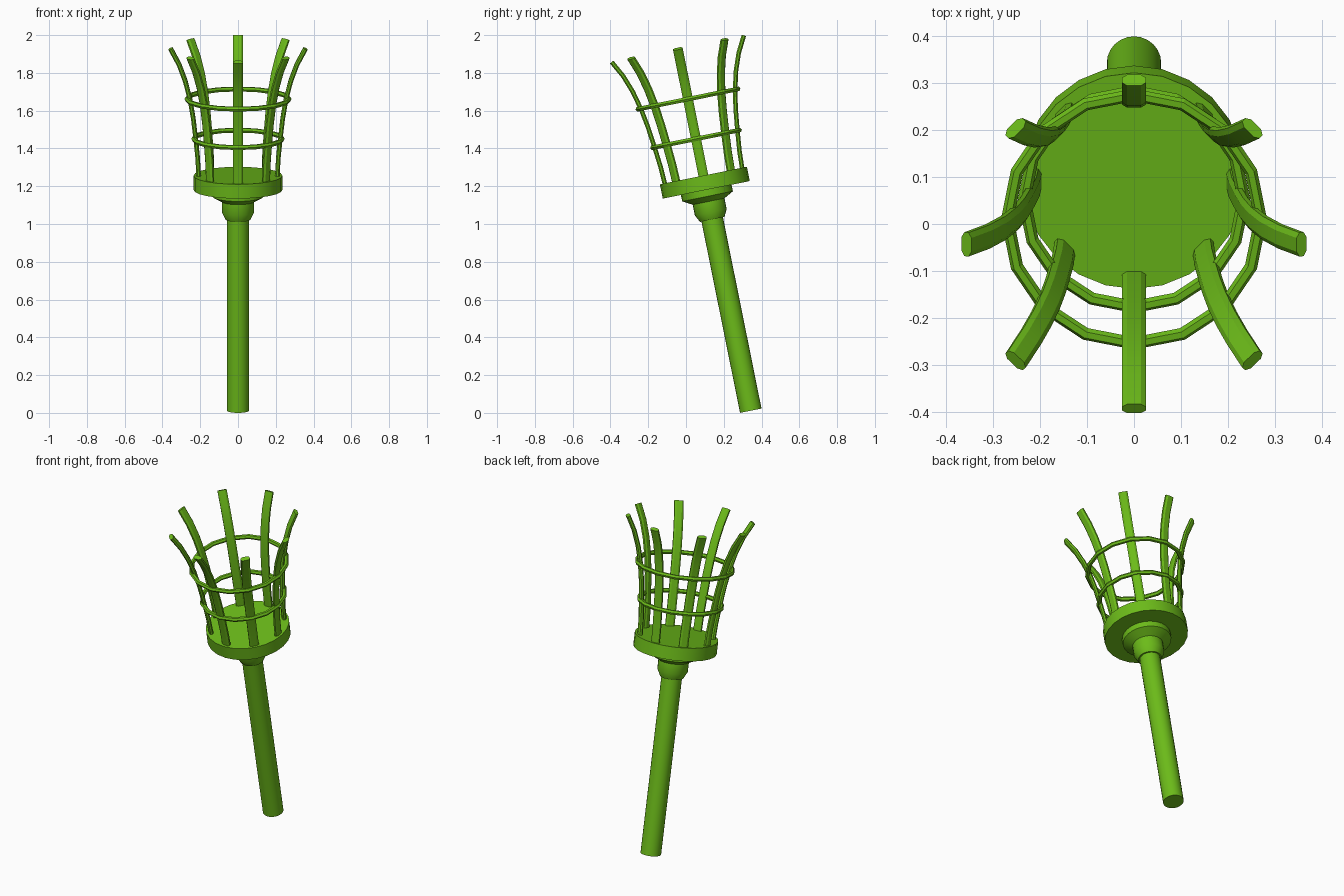
import bpy, bmesh, math
from mathutils import Matrix, Vector

if "Cube" in bpy.data.objects:
    bpy.data.objects.remove(bpy.data.objects["Cube"])

# whole torch leans forward about its foot
LEAN = Matrix.Translation((0, 0.343, 0.0115)) @ Matrix.Rotation(math.radians(11.4), 4, 'X')

green = bpy.data.materials.new("green")
green.diffuse_color = (0.15, 0.5, 0.01, 1)
green.use_nodes = True
green.node_tree.nodes["Principled BSDF"].inputs["Base Color"].default_value = green.diffuse_color


def finish(name, bm, angle=30):
    bmesh.ops.recalc_face_normals(bm, faces=bm.faces)
    me = bpy.data.meshes.new(name)
    bm.to_mesh(me)
    bm.free()
    ob = bpy.data.objects.new(name, me)
    bpy.context.collection.objects.link(ob)
    me.materials.append(green)
    ob.matrix_world = LEAN
    if angle:
        bpy.ops.object.select_all(action='DESELECT')
        ob.select_set(True)
        bpy.context.view_layer.objects.active = ob
        bpy.ops.object.shade_smooth_by_angle(angle=math.radians(angle))
    return ob


def skin(bm, loops, closed=False):
    """Bridge consecutive vertex loops; cap the ends unless closed."""
    rows = [[bm.verts.new(p) for p in loop] for loop in loops]
    n = len(rows[0])
    pairs = list(zip(rows, rows[1:])) + ([(rows[-1], rows[0])] if closed else [])
    for a, b in pairs:
        for i in range(n):
            j = (i + 1) % n
            bm.faces.new((a[i], a[j], b[j], b[i]))
    if not closed:
        bm.faces.new(rows[0])
        bm.faces.new(rows[-1])


def circle(r, z, n):
    return [(r * math.sin(2 * math.pi * i / n), r * math.cos(2 * math.pi * i / n), z)
            for i in range(n)]


def lathe(name, profile, n=24):
    bm = bmesh.new()
    skin(bm, [circle(r, z, n) for r, z in profile])
    return finish(name, bm)


# handle, stepped collar and basket plate
lathe("handle", [(0.058, 0), (0.058, 1.05)])
lathe("collar", [(0.066, 1.033), (0.086, 1.072), (0.086, 1.13), (0.137, 1.158), (0.137, 1.2)])
lathe("basket_plate", [(0.235, 1.193), (0.235, 1.27)])


# basket hoops: 16-sided rings with a six-sided tube
def hoop(name, r, z, tube=0.0135, n=16):
    bm = bmesh.new()
    section = [(r + tube * math.cos(k * math.pi / 3), z + tube * math.sin(k * math.pi / 3))
               for k in range(6)]
    skin(bm, [[(q * math.sin(a), q * math.cos(a), h) for q, h in section]
              for a in (2 * math.pi * i / n for i in range(n))], closed=True)
    return finish(name, bm, 0)


hoop("lower_hoop", 0.234, 1.468)
hoop("upper_hoop", 0.270, 1.683)

# flared bars: flat chamfered section swept along an outward curve
PATH = [(0.208, 1.25), (0.213, 1.36), (0.224, 1.47), (0.237, 1.58), (0.254, 1.68),
        (0.279, 1.78), (0.312, 1.87), (0.357, 1.955)]
SECTION = [(0.026, -0.005), (0.026, 0.005), (0.015, 0.012), (-0.015, 0.012),
           (-0.026, 0.005), (-0.026, -0.005), (-0.015, -0.012), (0.015, -0.012)]


def bar(name, ang):
    bm = bmesh.new()
    loops = []
    for i, (r, z) in enumerate(PATH):
        p, q = PATH[max(i - 1, 0)], PATH[min(i + 1, len(PATH) - 1)]
        d = Vector((q[0] - p[0], q[1] - p[1])).normalized()
        loops.append([(w, r + t * d.y, z - t * d.x) for w, t in SECTION])
    skin(bm, loops)
    bm.transform(Matrix.Rotation(ang, 4, 'Z'))
    return finish(name, bm, 20)


for k in range(8):
    bar(f"basket_bar_{k + 1}", k * math.pi / 4)
